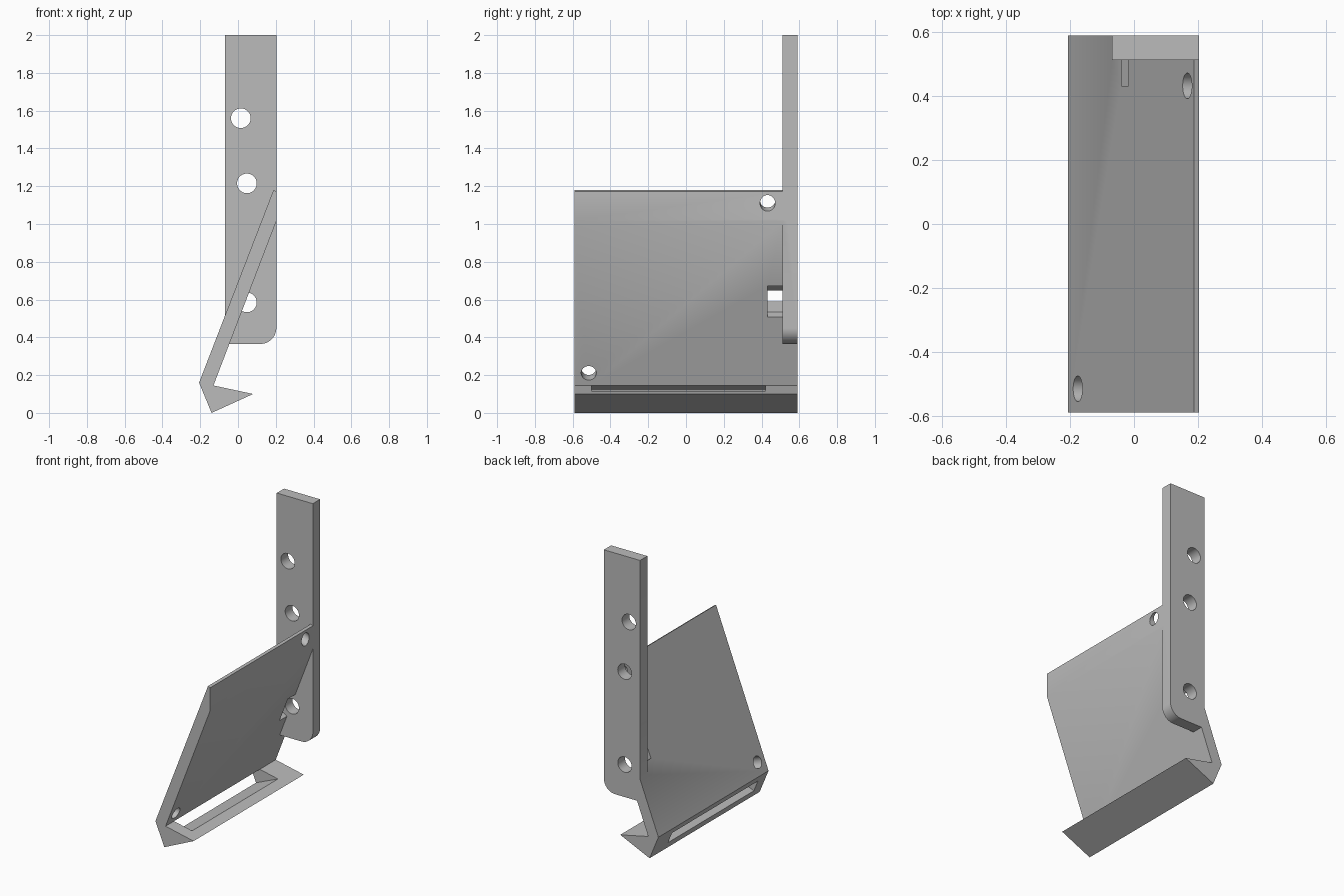
import bpy, bmesh, math
from mathutils import Vector

cube = bpy.data.objects.get("Cube")
if cube:
    bpy.data.objects.remove(cube, do_unlink=True)

grey = bpy.data.materials.new("plain grey")
grey.use_nodes = True
COLOUR = (0.5, 0.5, 0.5, 1)
grey.diffuse_color = COLOUR
grey.node_tree.nodes["Principled BSDF"].inputs["Base Color"].default_value = COLOUR


def make_object(name, bm):
    bmesh.ops.recalc_face_normals(bm, faces=bm.faces)
    mesh = bpy.data.meshes.new(name)
    bm.to_mesh(mesh)
    bm.free()
    mesh.materials.append(grey)
    obj = bpy.data.objects.new(name, mesh)
    bpy.context.collection.objects.link(obj)
    return obj


def extrude_profile(name, points, y0, y1):
    """Extrude an (x, z) outline along y."""
    bm = bmesh.new()
    face = bm.faces.new([bm.verts.new((x, y0, z)) for x, z in points])
    new = bmesh.ops.extrude_face_region(bm, geom=[face])["geom"]
    verts = [v for v in new if isinstance(v, bmesh.types.BMVert)]
    bmesh.ops.translate(bm, verts=verts, vec=(0, y1 - y0, 0))
    return make_object(name, bm)


def drill(name, centre, axis, radius, length, sides=40):
    bm = bmesh.new()
    bmesh.ops.create_cone(bm, cap_ends=True, segments=sides,
                          radius1=radius, radius2=radius, depth=length)
    obj = make_object(name, bm)
    obj.rotation_euler = Vector(axis).to_track_quat("Z", "Y").to_euler()
    obj.location = centre
    return obj


def combine(target, tool, operation):
    bpy.context.view_layer.update()
    mod = target.modifiers.new(operation.title(), "BOOLEAN")
    mod.operation = operation
    mod.solver = "EXACT"
    mod.object = tool
    bpy.ops.object.select_all(action="DESELECT")
    bpy.context.view_layer.objects.active = target
    target.select_set(True)
    bpy.ops.object.modifier_apply(modifier=mod.name)
    bpy.data.objects.remove(tool, do_unlink=True)


HALF = 0.59          # half the width along y
BACK = 0.512         # front face of the upright
SIDE = 0.203

# Leaning plate with its hooked lip, as one outline
body = extrude_profile("mounting_bracket", [
    (-0.206, 0.16), (0.188, 1.18), (SIDE, 1.172), (SIDE, 1.015),
    (-0.13, 0.145), (0.08, 0.1), (-0.14, 0.0)], -HALF, HALF)

# Hexagonal pocket in the plate behind the lowest upright hole
NUT = (0.047, 0.585)
R = 0.1
pocket = [(NUT[0] + R * math.cos(math.radians(30 + 60 * i)),
           NUT[1] + R * math.sin(math.radians(30 + 60 * i))) for i in range(6)]
combine(body, extrude_profile("pocket_cutter", pocket, 0.432, BACK), "DIFFERENCE")

# Upright strip with one rounded lower corner
r = 0.085
corner = [(SIDE - r + r * math.sin(a), 0.365 + r - r * math.cos(a))
          for a in (math.pi / 2 * i / 12 for i in range(13))]
upright = extrude_profile("upright", [(-0.068, 2), (-0.068, 0.365)] + corner
                          + [(SIDE, 2)], BACK, HALF)
combine(body, upright, "UNION")

# Round holes through the upright
for x, z in ((0.015, 1.56), (0.047, 1.215), NUT):
    combine(body, drill("hole_cutter", (x, (BACK + HALF) / 2, z), (0, 1, 0),
                        0.052, HALF - BACK + 0.002), "DIFFERENCE")

# Round holes square to the leaning plate
normal = Vector((-1.02, 0, 0.394)).normalized()
for x, y, z in ((0.165, 0.432, 1.125), (-0.175, -0.515, 0.238)):
    combine(body, drill("hole_cutter", (x, y, z), normal, 0.04, 0.2), "DIFFERENCE")

# Long slot through the lip
slot = extrude_profile("slot_cutter", [
    (-0.222, 0.106), (-0.13, 0.145), (-0.02, 0.19), (0.03, 0.126), (-0.19, 0.033)],
    -0.5, 0.42)
combine(body, slot, "DIFFERENCE")

# Smooth curved walls, sharp edges elsewhere
bpy.ops.object.shade_smooth_by_angle(angle=math.radians(25))
